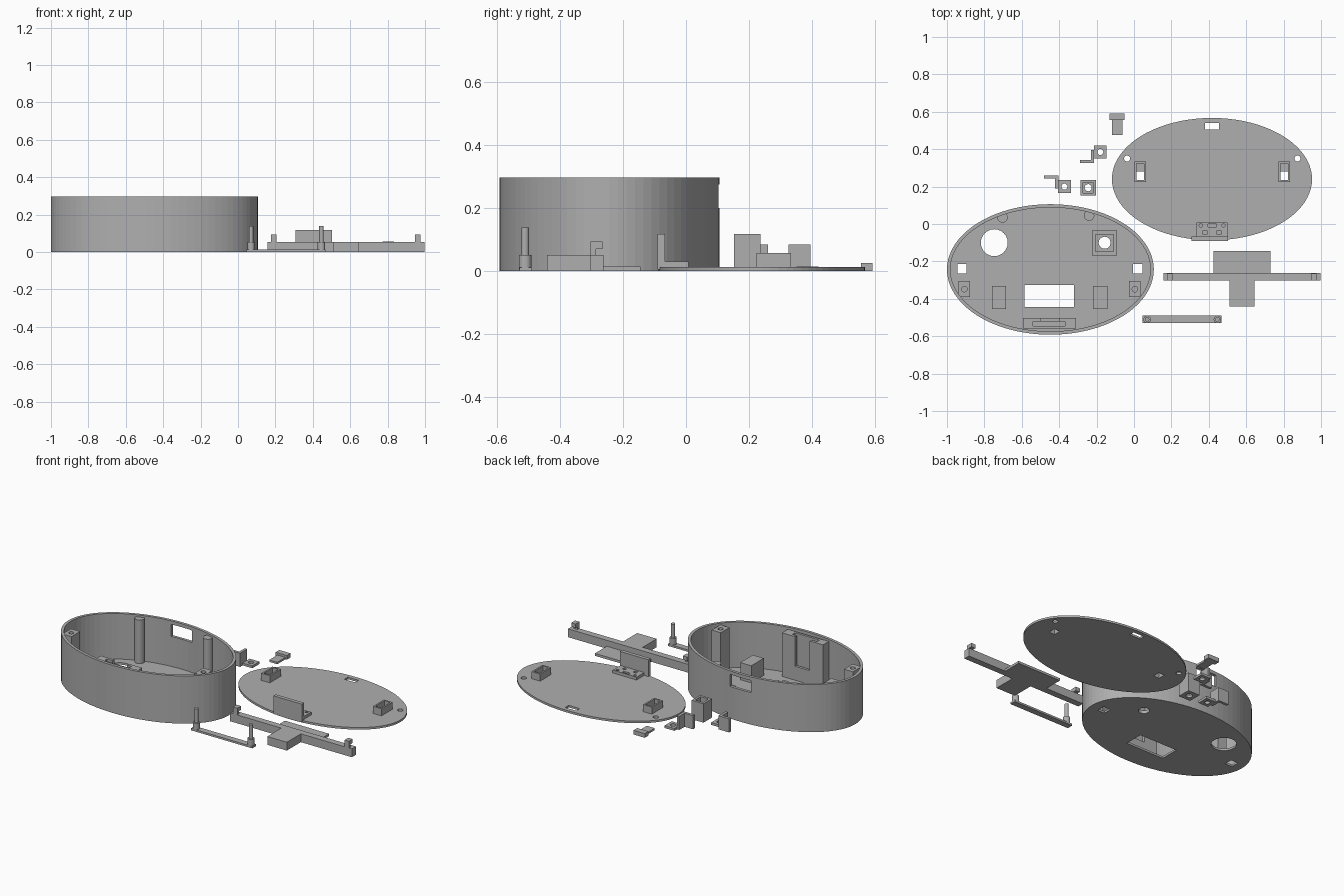
import bpy, math

grey = bpy.data.materials.new("plain_grey")
grey.diffuse_color = (0.43, 0.43, 0.43, 1)


def prism(name, pts, z0, z1):
    """Solid with the given outline between two heights."""
    n = len(pts)
    verts = [(x, y, z0) for x, y in pts] + [(x, y, z1) for x, y in pts]
    faces = [tuple(reversed(range(n))), tuple(range(n, 2 * n))]
    faces += [(i, (i + 1) % n, n + (i + 1) % n, n + i) for i in range(n)]
    me = bpy.data.meshes.new(name)
    me.from_pydata(verts, [], faces)
    me.materials.append(grey)
    ob = bpy.data.objects.new(name, me)
    bpy.context.collection.objects.link(ob)
    return ob


def box(name, x0, x1, y0, y1, z0, z1):
    return prism(name, [(x0, y0), (x1, y0), (x1, y1), (x0, y1)], z0, z1)


def oval(name, cx, cy, rx, ry, z0, z1, n=80):
    a = [2 * math.pi * i / n for i in range(n)]
    return prism(name, [(cx + rx * math.cos(t), cy + ry * math.sin(t)) for t in a], z0, z1)


def rod(name, x, y, r, z0, z1):
    return oval(name, x, y, r, r, z0, z1, 24)


def cut(ob, *cutters):
    """Subtract the cutters and remove them."""
    for c in cutters:
        m = ob.modifiers.new("cut", 'BOOLEAN')
        m.operation, m.solver, m.object = 'DIFFERENCE', 'EXACT', c
    bpy.context.view_layer.update()
    me = bpy.data.meshes.new_from_object(ob.evaluated_get(bpy.context.evaluated_depsgraph_get()))
    ob.modifiers.clear()
    ob.data = me
    for c in cutters:
        bpy.data.objects.remove(c)
    return ob


# Oval case: wall and floor in one, with openings
CX, CY, TOP, FLOOR = -0.447, -0.243, 0.297, 0.013
cut(oval("case_shell", CX, CY, 0.553, 0.349, 0, TOP),
    oval("c", CX, CY, 0.535, 0.331, FLOOR, 0.4),
    box("c", -0.52, -0.375, 0.02, 0.2, 0.2, 0.275),
    rod("c", -0.747, -0.10, 0.072, -0.1, 0.1),
    rod("c", -0.157, -0.10, 0.032, -0.1, 0.1),
    box("c", -0.585, -0.32, -0.445, -0.325, -0.1, 0.1),
    box("c", -0.945, -0.895, -0.265, -0.213, -0.1, 0.1),
    box("c", -0.005, 0.045, -0.265, -0.213, -0.1, 0.1))

# Case fittings
rod("case_post_left", -0.703, 0.035, 0.028, 0.005, 0.285)
rod("case_post_right", -0.24, 0.045, 0.028, 0.005, 0.285)
for side, x in (("left", -0.907), ("right", 0.005)):
    cut(box("screw_mount_" + side, x - 0.031, x + 0.031, -0.39, -0.305, 0.005, 0.285),
        rod("c", x, -0.348, 0.015, 0.15, 0.4))
for side, x in (("left", -0.722), ("right", -0.18)):
    box("support_block_" + side, x - 0.038, x + 0.038, -0.455, -0.332, 0.005, 0.12)
cut(box("button_socket", -0.225, -0.09, -0.168, -0.035, 0.005, 0.06),
    box("c", -0.205, -0.11, -0.148, -0.055, 0.02, 0.2),
    rod("c", -0.157, -0.10, 0.032, -0.1, 0.2))
cut(box("front_bracket", -0.593, -0.31, -0.56, -0.503, 0.005, 0.285),
    box("c", -0.54, -0.37, -0.545, -0.52, 0.02, 0.4),
    box("c", -0.5, -0.4, -0.53, -0.4, 0.1, 0.4))

# Flat oval lid with slots and screw holes
lid = oval("lid", 0.417, 0.24, 0.535, 0.327, 0, 0.013)
cut(lid, box("c", 0.38, 0.455, 0.505, 0.54, -0.1, 0.1),
    rod("c", -0.037, 0.35, 0.016, -0.1, 0.1), rod("c", 0.874, 0.35, 0.016, -0.1, 0.1),
    box("c", 0.013, 0.053, 0.235, 0.28, -0.1, 0.1),
    box("c", 0.783, 0.823, 0.235, 0.28, -0.1, 0.1))

# Latch boxes on the lid
for side, x in (("left", 0.033), ("right", 0.803)):
    cut(box("latch_box_" + side, x - 0.03, x + 0.03, 0.224, 0.333, 0.005, 0.057),
        box("c", x - 0.02, x + 0.02, 0.235, 0.28, -0.1, 0.2),
        box("c", x - 0.02, x + 0.02, 0.275, 0.323, 0.025, 0.2))

# Upright plate and small base at the lid's front edge
box("lid_plate", 0.307, 0.503, -0.09, -0.067, 0.005, 0.118)
cut(box("lid_plate_base", 0.335, 0.5, -0.07, 0.008, 0.005, 0.031),
    *[rod("c", x, -0.008, 0.009, -0.1, 0.1) for x in (0.357, 0.478)],
    box("c", 0.395, 0.44, -0.015, 0.0, 0.02, 0.1),
    box("c", 0.37, 0.39, -0.055, -0.035, 0.02, 0.1),
    box("c", 0.445, 0.465, -0.055, -0.035, 0.02, 0.1))

# Lever bar with thin plate, block and hooked ends
box("lever_bar", 0.157, 0.997, -0.302, -0.262, 0, 0.052)
box("lever_plate", 0.425, 0.73, -0.27, -0.145, 0, 0.015)
box("lever_block", 0.51, 0.645, -0.44, -0.295, 0, 0.052)
for side, x in (("left", 0.192), ("right", 0.962)):
    box("hook_stem_" + side, x - 0.015, x + 0.015, -0.302, -0.285, 0.05, 0.094)
    box("hook_head_" + side, x - 0.015, x + 0.015, -0.302, -0.265, 0.07, 0.094)

# Strip with two stepped pins
box("pin_strip", 0.045, 0.468, -0.528, -0.49, 0, 0.012)
for side, x in (("left", 0.07), ("right", 0.446)):
    rod("pin_collar_" + side, x, -0.51, 0.02, 0.005, 0.052)
    rod("pin_" + side, x, -0.51, 0.012, 0.04, 0.138)

# Loose latch tab
box("tab_body", -0.117, -0.062, 0.475, 0.58, 0, 0.012)
box("tab_bar", -0.13, -0.052, 0.555, 0.592, 0, 0.026)

# Two loose angle brackets, mirrored front to back
for name, x, y, s in (("back", -0.18, 0.385, -1), ("front", -0.372, 0.2, 1)):
    cut(box("angle_base_" + name, x - 0.034, x + 0.034, y - 0.035, y + 0.035, 0, 0.015),
        rod("c", x, y, 0.016, -0.1, 0.1))
    ya, yb = sorted((y - s * 0.01, y + s * 0.06))
    box("angle_side_" + name, x - 0.05, x - 0.033, ya, yb, 0, 0.085)
    ya, yb = sorted((y + s * 0.043, y + s * 0.06))
    box("angle_arm_" + name, x - 0.108, x - 0.04, ya, yb, 0, 0.085)

# Loose button cup
cut(box("button_cup", -0.286, -0.204, 0.152, 0.236, 0, 0.118),
    box("c", -0.272, -0.218, 0.167, 0.221, 0.015, 0.3),
    rod("c", -0.245, 0.194, 0.019, -0.1, 0.1))
